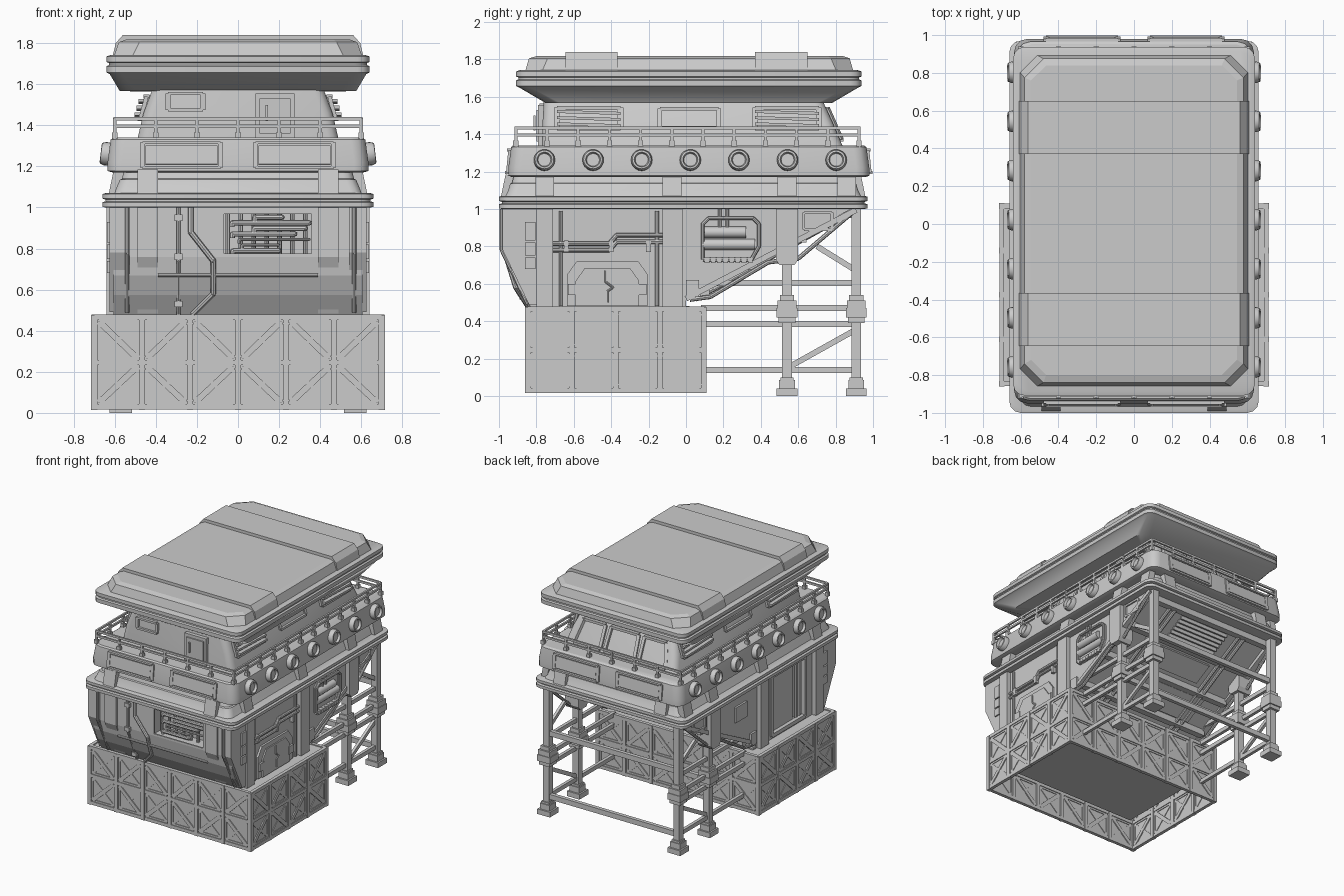
import bpy, bmesh, math, random
from mathutils import Vector as V, Matrix as M
random.seed(4)

class Part:
    """Collects simple solids into one named object."""
    def __init__(self, name):
        self.name, self.bm = name, bmesh.new()

    def box(self, x0, x1, y0, y1, z0, z1):
        m = M.Translation(((x0+x1)/2, (y0+y1)/2, (z0+z1)/2)) @ M.Diagonal((x1-x0, y1-y0, z1-z0, 1))
        bmesh.ops.create_cube(self.bm, size=1, matrix=m)

    def bar(self, p, q, w, h=None, n=4):
        p, q = V(p), V(q)
        d = q - p
        m = M.Translation((p+q)/2) @ d.to_track_quat('Z', 'Y').to_matrix().to_4x4()
        if n == 4:
            bmesh.ops.create_cube(self.bm, size=1, matrix=m @ M.Diagonal((w, h or w, d.length, 1)))
        else:
            bmesh.ops.create_cone(self.bm, cap_ends=True, segments=n, radius1=w, radius2=w, depth=d.length, matrix=m)

    def pipe(self, pts, r, n=8):
        for p, q in zip(pts, pts[1:]):
            self.bar(p, q, r, n=n)
        for p in pts[1:-1]:
            bmesh.ops.create_icosphere(self.bm, subdivisions=1, radius=r*1.05, matrix=M.Translation(p))

    def frame(self, pts, w, h=None):
        for p, q in zip(pts, pts[1:] + pts[:1]):
            self.bar(p, q, w, h)

    def skin(self, rings):
        vs = [[self.bm.verts.new(c) for c in r] for r in rings]
        for a, b in zip(vs, vs[1:]):
            for i in range(len(a)):
                j = (i+1) % len(a)
                self.bm.faces.new((a[i], a[j], b[j], b[i]))
        self.bm.faces.new(vs[0][::-1])
        self.bm.faces.new(vs[-1])

    def prism(self, pts, axis, a, b):
        f = (lambda t, p: (t, p[0], p[1])) if axis == 'x' else (lambda t, p: (p[0], t, p[1]))
        self.skin([[f(t, p) for p in pts] for t in (a, b)])

    def loft(self, rings, n=3):
        """Stack of rounded rectangles: half width, y0, y1, z, corner radius."""
        out = []
        for hx, y0, y1, z, r in rings:
            ring = []
            for k, (sx, yc) in enumerate(((1, y1-r), (-1, y1-r), (-1, y0+r), (1, y0+r))):
                for i in range(n+1):
                    a = math.pi/2*(k + i/n)
                    ring.append((sx*(hx-r) + r*math.cos(a), yc + r*math.sin(a), z))
            out.append(ring)
        self.skin(out)

    def lathe(self, prof, mat, n=20):
        self.skin([[mat @ V((r*math.cos(2*math.pi*i/n), r*math.sin(2*math.pi*i/n), h)) for i in range(n)] for r, h in prof])

    def done(self, mirror=False, smooth=False):
        bmesh.ops.recalc_face_normals(self.bm, faces=self.bm.faces)
        me = bpy.data.meshes.new(self.name)
        self.bm.to_mesh(me)
        ob = bpy.data.objects.new(self.name, me)
        bpy.context.collection.objects.link(ob)
        if mirror:
            ob.modifiers.new("mirror", 'MIRROR').use_mirror_merge = False
        bpy.ops.object.select_all(action='DESELECT')
        ob.select_set(True)
        bpy.context.view_layer.objects.active = ob
        if smooth:
            bpy.ops.object.shade_smooth_by_angle(angle=math.radians(32))
        return ob

# lattice base: braced panels with thin backing, around a raised core
X, Y0, Y1, ZS = .70, -.845, .095, (.03, .245, .465)
t = Part("lattice_base")
corners = [(-X, Y0), (X, Y0), (X, Y1), (-X, Y1)]
for (a, b), n in zip(zip(corners, corners[1:] + corners[:1]), (6, 4, 6, 4)):
    a, b = V((*a, 0)), V((*b, 0))
    t.bar(a + V((0, 0, .245)), b + V((0, 0, .245)), .004, .44)
    for z in ZS:
        t.bar(a + V((0, 0, z)), b + V((0, 0, z)), .026)
    for i in range(n):
        p, q = a.lerp(b, i/n), a.lerp(b, (i+1)/n)
        t.box(p.x-.015, p.x+.015, p.y-.015, p.y+.015, .015, .475)
        e = (q-p)*.1
        for j, (lo, hi) in enumerate(zip(ZS, ZS[1:])):
            lo, hi = V((0, 0, lo+.02)), V((0, 0, hi-.02))
            c = [p+e+lo, q-e+lo, q-e+hi, p+e+hi]
            t.frame(c, .014, .014)
            d = (i + j) % 2
            t.bar(c[d], c[d+2], .02, .03)
            t.bar(c[1-d], c[(3-d) % 4], .014, .018)
t.box(-X, X, Y0, Y1, .455, .47)
t.done()
t = Part("base_core")
t.box(-.6, .6, -.76, .02, .2, .48)
t.done()

# main hull with sloped underside, cut for the front service bay and left doorway
t = Part("hull")
t.prism([(-.95, 1.01), (-.95, .76), (-.935, .67), (-.895, .575), (-.83, .475), (.0, .475), (.0, .51), (.9, 1.01)], 'x', -.605, .605)
hull = t.done()
t = Part("hull_cutter")
t.box(-.075, .365, -1.1, -.83, .77, .975)
t.box(-.8, -.55, -.62, -.2, .5, .97)
cut = t.done()
cut.hide_render = True
m = hull.modifiers.new("cut", 'BOOLEAN')
m.object, m.solver = cut, 'EXACT'
bpy.context.view_layer.objects.active = hull
bpy.ops.object.modifier_apply(modifier=m.name)
bpy.data.objects.remove(cut)

t = Part("hull_frames")
t.prism([(-.98, 1.0), (-.98, .78), (-.84, .49), (-.79, .49), (-.79, 1.0)], 'x', .54, .625)
t.prism([(-.965, 1.0), (-.965, .76), (-.84, .485), (-.8, .485), (-.8, 1.0)], 'x', .39, .49)
t.box(.56, .64, -.80, -.71, .475, 1.0)
t.box(.56, .64, -.125, -.02, .475, 1.0)
t.prism([(.48, 1.0), (.48, .73), (.5, .7), (.58, .7), (.6, .73), (.6, 1.0)], 'x', .52, .64)
for z0, z1 in ((.83, .93), (.75, .82), (.68, .74)):
    t.box(.6, .637, -.86, -.805, z0, z1)
t.bar((.59, .0, .52), (.59, .91, .995), .05, .03)
t.pipe([(.6, .02, .515), (.6, .13, .53), (.6, .44, .715), (.6, .6, .735), (.6, .9, .99)], .012)
t.box(.6, .62, .0, .07, .53, .62)
t.frame([(.607, .63, .89), (.607, .78, .89), (.607, .78, .98), (.607, .63, .98)], .02, .015)
t.done(mirror=True)

# front pipework
t = Part("front_pipes")
t.pipe([(-.23, -.96, 1), (-.23, -.96, .88), (-.12, -.96, .74), (-.12, -.91, .58), (-.22, -.845, .48)], .014)
t.pipe([(-.29, -.96, 1), (-.29, -.96, .74), (-.29, -.845, .48)], .01)
t.pipe([(-.39, -.94, .67), (.39, -.94, .67)], .009)
for x in (-.54, .565):
    t.pipe([(x, -.985, 1), (x, -.985, .78), (x, -.845, .49)], .011)
for z in (.95, .76, .53):
    t.box(-.31, -.27, -.975 if z > .7 else -.89, -.85, z-.015, z+.015)
for i in range(7):
    z = .79 + i*.027
    a, b = sorted((random.uniform(-.07, .12), random.uniform(.18, .36)))
    t.pipe([(a, -.9, z-.02), (a, -.9, z), (b, -.9, z), (b, -.86, z)], random.choice((.008, .013)))
    x = -.05 + i*.063
    t.pipe([(x, -.875, .77), (x, -.875, .975)], .011)
t.frame([(-.075, -.945, .77), (.365, -.945, .77), (.365, -.945, .975), (-.075, -.945, .975)], .012)
t.done(smooth=True)

# right side hatch, pipes and pump cage
t = Part("side_hatch")
def arch(s, h):
    return [(-.42-s, .48), (-.42+s, .48), (-.42+s, h-.07), (-.42+s-.05, h), (-.42-s+.05, h), (-.42-s, h-.07)]
t.prism(arch(.215, .72), 'x', .58, .62)
t.prism(arch(.17, .685), 'x', .59, .63)
for y in (-.6, -.24):
    t.box(.6, .635, y-.03, y+.03, .54, .6)
t.pipe([(.631, -.42, .5), (.631, -.42, .56), (.631, -.39, .58), (.631, -.43, .61), (.631, -.43, .67)], .006)
t.done()
t = Part("side_pipes")
for o in (0, -.035):
    t.pipe([(.615, -.71, .815+o), (.615, -.41, .815+o), (.615, -.37, .86+o), (.615, -.12, .86+o)], .012)
for y in (-.67, -.155):
    t.pipe([(.612, y, .48), (.612, y, .99)], .01)
for y in (-.64, -.4, -.2):
    t.box(.6, .63, y-.013, y+.013, .77, .83)
for x in (.625, .605):
    t.pipe([(x, .09, .73), (x, .09, .92), (x, .12, .95), (x, .36, .95), (x, .39, .92), (x, .39, .8), (x, .35, .73), (x, .09, .73)], .01)
t.bar((.61, .1, .875), (.61, .32, .875), .03, n=12)
t.bar((.605, .09, .81), (.605, .37, .81), .03, n=12)
for i in range(8):
    t.box(.59, .635, .1+i*.033, .125+i*.033, .71, .74)
for y in (.18, .22):
    t.pipe([(.61, y, .9), (.61, y, 1)], .01)
t.done(smooth=True)

# left doorway
t = Part("left_door")
t.box(-.58, -.54, -.5, -.24, .5, .95)
t.frame([(-.6, -.62, .5), (-.6, -.2, .5), (-.6, -.2, .97), (-.6, -.62, .97)], .03)
for y in (-.58, -.54):
    t.pipe([(-.58, y, .5), (-.58, y, .97)], .013)
t.box(-.62, -.6, .12, .26, .78, .9)
t.done()

# sloped underside panels, ribs and pipes
t = Part("underside_ribs")
def slope(y, off=.0):
    return .51 + y*.5556 - off
for y in (.1, .36, .62, .86):
    t.bar((-.58, y, slope(y, .01)), (.58, y, slope(y, .01)), .05, .05)
t.bar((0, .14, slope(.14, .008)), (0, .33, slope(.33, .008)), .8, .03)
t.bar((0, .42, slope(.42, .008)), (0, .57, slope(.57, .008)), .5, .03)
for x in (-.36, -.31, .31, .36):
    t.pipe([(x, .05, slope(.05, .02)), (x, .85, slope(.85, .02))], .014)
for i in range(6):
    y = .66 + i*.03
    t.bar((-.22, y, slope(y, .01)), (.22, y, slope(y, .01)), .012, .03)
t.done()

# lower deck ledge, skirt and ribs
t = Part("lower_deck")
L = [(.64, 1.0), (.66, 1.002), (.66, 1.025), (.645, 1.03), (.645, 1.038), (.66, 1.043), (.66, 1.065), (.645, 1.07)]
t.loft([(h, -.34-h, .31+h, z, .06) for h, z in L])
t.loft([(.605, -.97, .94, 1.06, .05), (.59, -.95, .92, 1.1, .05), (.575, -.94, .91, 1.135, .05), (.565, -.93, .9, 1.14, .05), (.555, -.92, .89, 1.18, .05)])
t.done(smooth=True)
t = Part("deck_ribs")
for y in (-.755, -.075, .54, .86):
    t.bar((.605, y, 1.06), (.58, y, 1.18), .1, .05)
for s, yc in ((-1, -.965), (1, .935)):
    t.bar((.44, yc, 1.06), (.44, yc-s*.025, 1.18), .1, .05)
t.done(mirror=True)

# upper deck band with portholes and framed windows
t = Part("upper_deck")
t.loft([(.61, -.93, .96, 1.17, .06), (.635, -.95, .98, 1.178, .07), (.635, -.95, .98, 1.22, .07),
        (.62, -.935, .965, 1.33, .07), (.605, -.925, .95, 1.34, .06)])
t.done(smooth=True)
t = Part("portholes")
for i in range(7):
    mat = M.Translation((.615, -.757+i*.26, 1.258)) @ M.Rotation(math.radians(83), 4, 'Y')
    t.lathe([(.056, 0), (.057, .033), (.05, .052), (.04, .054), (.034, .036), (.001, .036)], mat)
t.done(mirror=True, smooth=True)
t = Part("deck_windows")
for a, b in ((-.955, -.943), (.985, .973)):
    t.frame([(.085, a, 1.195), (.465, a, 1.195), (.465, b, 1.315), (.085, b, 1.315)], .026, .014)
    t.bar((.275, a, 1.21), (.275, b, 1.3), .35, .012)
t.done(mirror=True)

# railing
t = Part("railing")
for z in (1.432, 1.395):
    t.frame([(-.6, -.91, z), (.6, -.91, z), (.6, .925, z), (-.6, .925, z)], .014, .016)
ends = [(x, y) for y in (-.91, .925) for x in (-.6, -.4, -.2, 0, .2, .4, .6)]
ends += [(x, -.91+1.835*k/11) for x in (-.6, .6) for k in range(1, 11)]
for x, y in ends:
    t.box(x-.008, x+.008, y-.008, y+.008, 1.33, 1.435)
    t.box(x-.014, x+.014, y-.014, y+.014, 1.335, 1.365)
t.done()

# cabin with windows, louvres and front door
t = Part("cabin")
t.loft([(.49, -.77, .84, 1.33, .05), (.46, -.767, .785, 1.46, .05), (.415, -.76, .73, 1.58, .05)])
t.done(smooth=True)
t = Part("cabin_side_windows")
for y0, y1 in ((-.69, -.35), (.37, .71)):
    t.frame([(.475, y0, 1.43), (.475, y1, 1.43), (.445, y1, 1.54), (.445, y0, 1.54)], .03, .02)
    for i in range(3):
        t.bar((.485-i*.01, y0, 1.455+i*.033), (.485-i*.01, y1, 1.445+i*.033), .04, .016)
t.frame([(.468, -.14, 1.435), (.468, .175, 1.435), (.435, .175, 1.535), (.435, -.14, 1.535)], .025, .018)
t.done(mirror=True)
t = Part("cabin_end_windows")
t.frame([(-.34, -.77, 1.475), (-.17, -.77, 1.475), (-.17, -.77, 1.555), (-.34, -.77, 1.555)], .025, .016)
t.box(.085, .275, -.79, -.75, 1.34, 1.555)
t.box(.105, .255, -.8, -.75, 1.36, 1.53)
t.bar((.14, -.81, 1.42), (.14, -.81, 1.5), .012)
for a, b, c, d in ((-.4, -.17, -.17, -.36), (-.13, .13, .12, -.12), (.17, .4, .36, .17)):
    t.frame([(a, .83, 1.37), (b, .83, 1.37), (c, .757, 1.535), (d, .757, 1.535)], .024, .02)
t.done()

# roof: tapered underside, double rim, chamfered lid, two straps
t = Part("roof_rim")
R = [(.625, 1.65), (.64, 1.657), (.64, 1.687), (.628, 1.693), (.628, 1.703), (.64, 1.708), (.64, 1.735), (.62, 1.742)]
t.loft([(.4, -.6, .63, 1.565, .06), (.575, -.75, .78, 1.566, .08)] + [(h, -.268-h, .298+h, z, .06) for h, z in R])
t.done(smooth=True)
t = Part("roof_lid")
t.loft([(.605, -.86, .895, 1.735, .09), (.58, -.84, .875, 1.805, .1), (.545, -.8, .84, 1.817, .08)], n=1)
t.done()
t = Part("roof_straps")
for y0, y1 in ((-.645, -.365), (.37, .65)):
    t.prism([(-.61, 1.738), (.61, 1.738), (.595, 1.8), (.56, 1.84), (-.56, 1.84), (-.595, 1.8)], 'y', y0, y1)
t.done()

# rear legs with collars, feet and bracing
t = Part("rear_legs")
for y, top in ((.54, .72), (.91, 1.0)):
    x = .57
    t.box(x-.026, x+.026, y-.026, y+.026, .05, top)
    for s, z0, z1 in ((.055, 0, .04), (.042, .04, .085), (.035, .085, .1), (.045, .39, .42), (.055, .42, .47), (.05, .47, .51), (.038, .51, .54)):
        t.box(x-s, x+s, y-s, y+s, z0, z1)
for z in (.14, .385, .47, .605):
    t.bar((.57, .08, z), (.57, .91, z), .025, .032)
t.bar((.57, .56, .16), (.57, .9, .35), .022, .03)
t.bar((.57, .7, .8), (.57, .91, .67), .022, .03)
t.done(mirror=True)
t = Part("rear_cross_beams")
for y, z in ((.91, .14), (.91, .64), (.54, .43)):
    t.bar((-.57, y, z), (.57, y, z), .03, .04)
t.done()
